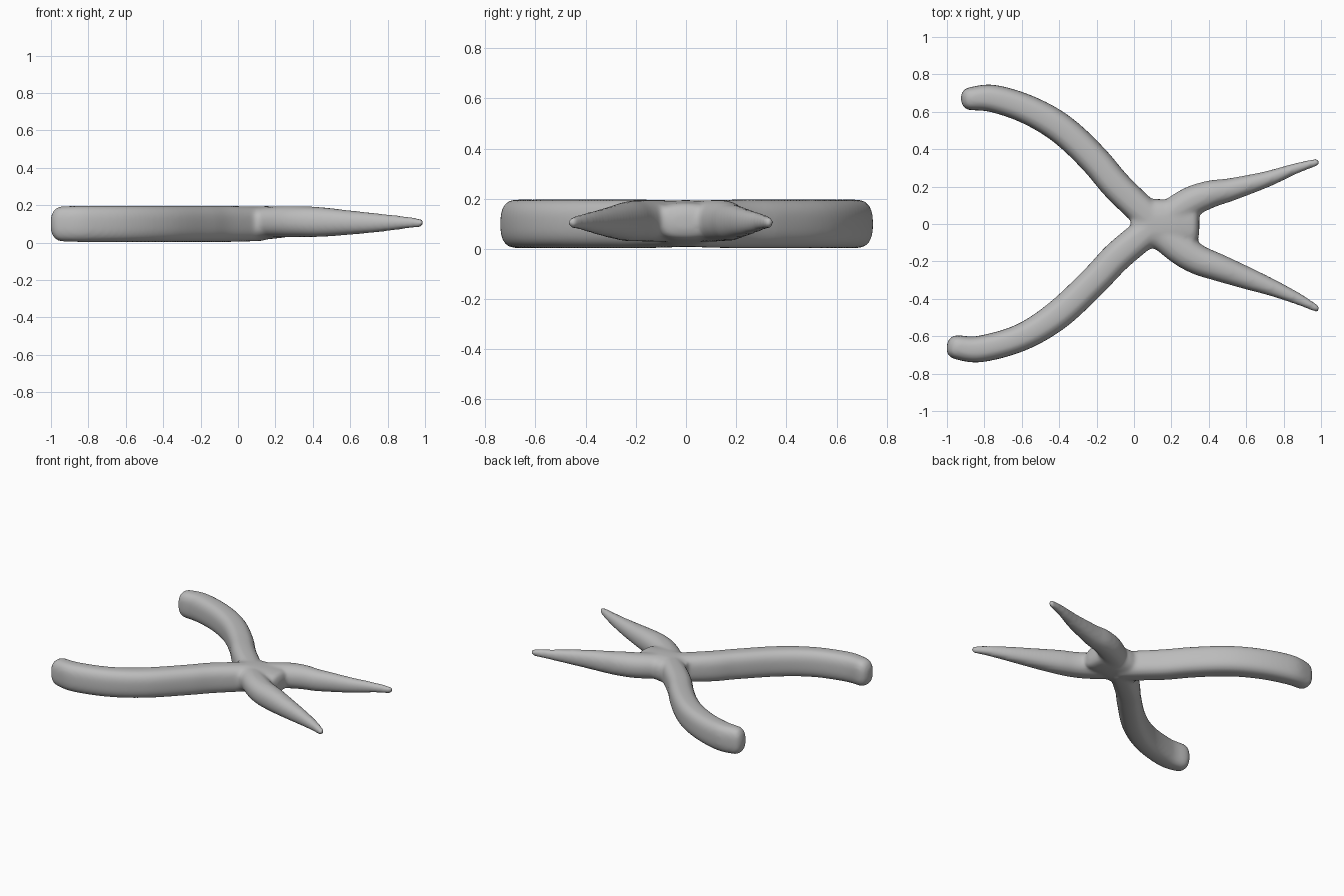
import bpy, bmesh, math
from mathutils import Vector

steel = bpy.data.materials.new("plain grey")
steel.diffuse_color = (0.5, 0.5, 0.5, 1)
SIDES = 32


def spline(pts, t):
    """Catmull-Rom sample through rows of numbers."""
    i = min(int(t), len(pts) - 2)
    u = t - i
    p = [pts[max(0, min(len(pts) - 1, i + k))] for k in (-1, 0, 1, 2)]
    return [0.5 * (2 * b + (c - a) * u + (2 * a - 5 * b + 4 * c - d) * u * u
                   + (3 * b - a - 3 * c + d) * u ** 3) for a, b, c, d in zip(*p)]


def tube(bm, pts, power, cap, steps=6):
    """Sweep a superellipse along rows (x, y, z, half width, half height), rounded at the last row."""
    n = (len(pts) - 1) * steps
    rows = [spline(pts, i / steps) for i in range(n + 1)]
    dirs = []
    for i in range(n + 1):
        a, b = rows[max(0, i - 1)], rows[min(n, i + 1)]
        dirs.append(Vector((b[0] - a[0], b[1] - a[1], 0)).normalized())
    # rounded end
    end, d = rows[-1], dirs[-1]
    for k in range(1, 7):
        a = k / 6 * math.pi / 2 * 0.97
        s, f = math.sin(a) * cap, math.cos(a) ** 0.75
        rows.append([end[0] + d.x * s, end[1] + d.y * s, end[2], end[3] * f, end[4] * f])
        dirs.append(d)
    rings = []
    for (x, y, z, w, h), d in zip(rows, dirs):
        side, ring = Vector((-d.y, d.x, 0)), []
        for k in range(SIDES):
            a = 2 * math.pi * k / SIDES
            c, s = math.cos(a), math.sin(a)
            u = math.copysign(abs(c) ** (2 / power), c) * w
            v = math.copysign(abs(s) ** (2 / power), s) * h
            ring.append(bm.verts.new(Vector((x, y, z + v)) + side * u))
        rings.append(ring)
    for r, q in zip(rings, rings[1:]):
        for k in range(SIDES):
            j = (k + 1) % SIDES
            bm.faces.new((r[k], r[j], q[j], q[k]))
    bm.faces.new(rings[0][::-1])
    bm.faces.new(rings[-1])


bm = bmesh.new()
# curved handles
tube(bm, [(0.12, 0.0, 0.1, 0.08, 0.092), (-0.08, 0.19, 0.1, 0.081, 0.097), (-0.2, 0.33, 0.1, 0.081, 0.097),
          (-0.33, 0.46, 0.1, 0.081, 0.097), (-0.45, 0.55, 0.1, 0.080, 0.097), (-0.6, 0.625, 0.1, 0.077, 0.097),
          (-0.76, 0.672, 0.1, 0.073, 0.097), (-0.87, 0.67, 0.1, 0.062, 0.093)], 2.7, 0.055)
tube(bm, [(0.12, 0.0, 0.1, 0.08, 0.092), (-0.08, -0.165, 0.1, 0.081, 0.097), (-0.2, -0.29, 0.1, 0.079, 0.097),
          (-0.4, -0.48, 0.1, 0.079, 0.097), (-0.6, -0.605, 0.1, 0.073, 0.097), (-0.82, -0.668, 0.1, 0.071, 0.097),
          (-0.94, -0.66, 0.1, 0.065, 0.094)], 2.7, 0.062)
# tapered jaws
tube(bm, [(0.1, -0.02, 0.108, 0.08, 0.08), (0.28, 0.105, 0.112, 0.082, 0.083), (0.4, 0.157, 0.112, 0.074, 0.08),
          (0.5, 0.18, 0.107, 0.063, 0.073), (0.6, 0.207, 0.107, 0.053, 0.064), (0.72, 0.243, 0.106, 0.042, 0.052),
          (0.86, 0.295, 0.107, 0.029, 0.035), (0.965, 0.327, 0.106, 0.021, 0.024)], 2.2, 0.03)
tube(bm, [(0.1, 0.0, 0.108, 0.09, 0.08), (0.24, -0.125, 0.112, 0.086, 0.083), (0.34, -0.19, 0.112, 0.08, 0.082),
          (0.45, -0.232, 0.11, 0.073, 0.079), (0.6, -0.288, 0.107, 0.06, 0.065), (0.75, -0.345, 0.106, 0.044, 0.05),
          (0.88, -0.402, 0.107, 0.031, 0.035), (0.965, -0.446, 0.106, 0.021, 0.024)], 2.2, 0.03)
# pivot block
tube(bm, [(-0.015, 0, 0.1, 0.04, 0.07), (0.07, 0, 0.102, 0.125, 0.09),
          (0.2, 0, 0.108, 0.13, 0.086), (0.31, 0, 0.11, 0.12, 0.074)], 2.6, 0.04)
bmesh.ops.recalc_face_normals(bm, faces=bm.faces)

mesh = bpy.data.meshes.new("pliers")
bm.to_mesh(mesh)
bm.free()
mesh.materials.append(steel)
pliers = bpy.data.objects.new("pliers", mesh)
bpy.context.collection.objects.link(pliers)

# fuse the parts into one softly blended casting
fuse = pliers.modifiers.new("fuse", "REMESH")
fuse.mode = "VOXEL"
fuse.voxel_size = 0.012
fuse.use_smooth_shade = True
blend = pliers.modifiers.new("blend", "SMOOTH")
blend.factor = 0.5
blend.iterations = 8
